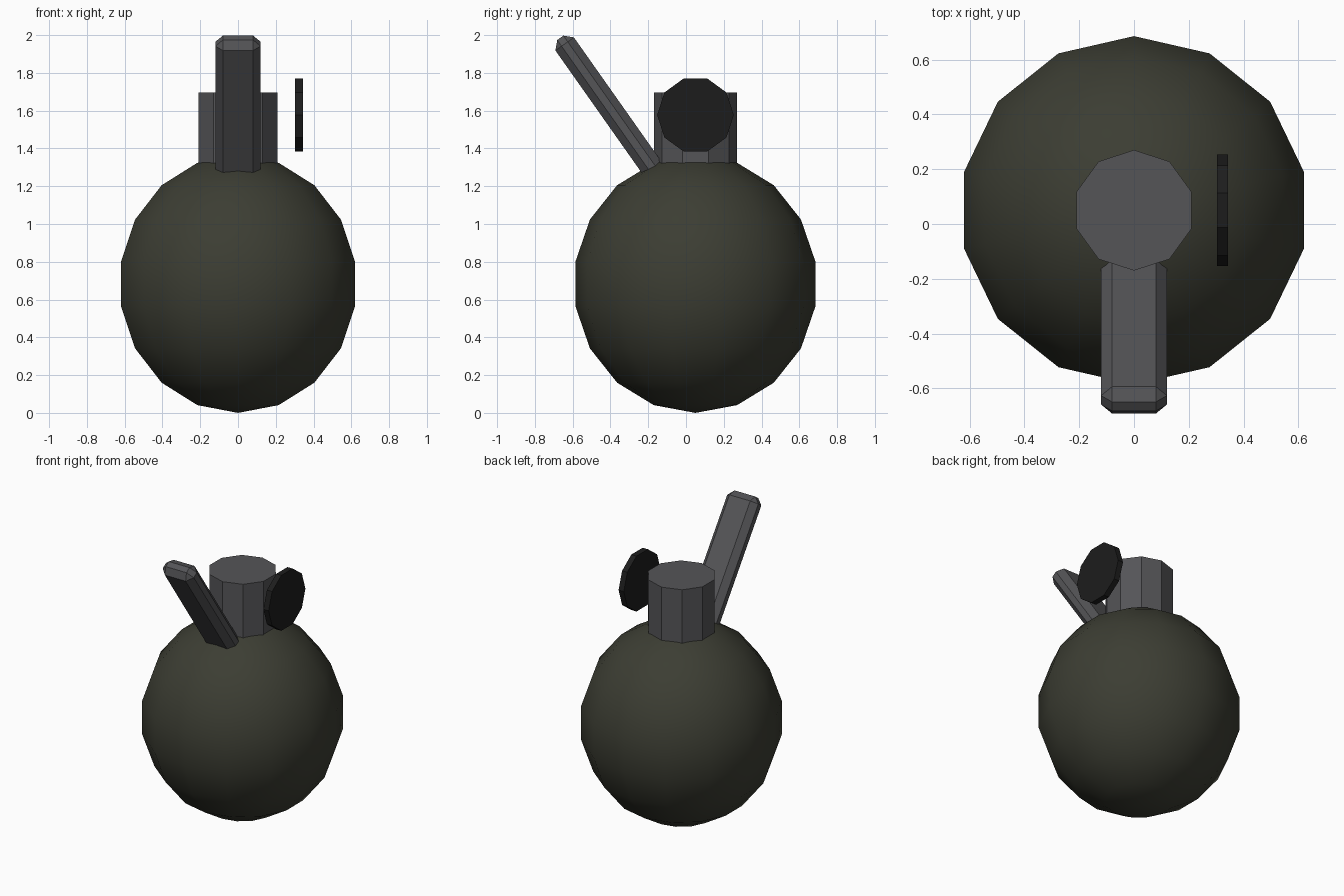
import bpy, bmesh, math

if "Cube" in bpy.data.objects:
    bpy.data.objects.remove(bpy.data.objects["Cube"])


def material(name, rgb):
    m = bpy.data.materials.new(name)
    m.diffuse_color = (*rgb, 1)
    m.use_nodes = True
    m.node_tree.nodes["Principled BSDF"].inputs["Base Color"].default_value = m.diffuse_color
    return m


olive = material("olive", (0.045, 0.047, 0.033))
steel = material("steel", (0.09, 0.09, 0.096))
black = material("black", (0.012, 0.012, 0.012))


def add(name, bm, mat, loc, rot=(0, 0, 0), smooth=False):
    bmesh.ops.recalc_face_normals(bm, faces=bm.faces[:])
    for f in bm.faces:
        f.smooth = smooth
    me = bpy.data.meshes.new(name)
    bm.to_mesh(me)
    bm.free()
    me.materials.append(mat)
    ob = bpy.data.objects.new(name, me)
    ob.location, ob.rotation_euler = loc, rot
    bpy.context.collection.objects.link(ob)
    return ob


def lathe(profile, sides):
    """Revolve (radius, z) pairs about z with a vertex on +y; close the ends."""
    bm = bmesh.new()
    rings = []
    for r, z in profile:
        if r < 1e-6:
            rings.append([bm.verts.new((0, 0, z))] * sides)
        else:
            rings.append([bm.verts.new((r * math.sin(2 * math.pi * i / sides),
                                        r * math.cos(2 * math.pi * i / sides), z))
                          for i in range(sides)])
    for a, b in zip(rings, rings[1:]):
        for i in range(sides):
            j = (i + 1) % sides
            bm.faces.new(dict.fromkeys((a[i], a[j], b[j], b[i])))
    for ring in (rings[0], rings[-1]):
        if ring[0] is not ring[1]:
            bm.faces.new(ring)
    return bm


def cylinder(radius, height, sides):
    return lathe([(radius, -height / 2), (radius, height / 2)], sides)


# Round body: slightly tall sphere, 14 segments and 9 bands
arc = [math.pi * k / 9 for k in range(10)]
add("body", lathe([(0.645 * math.sin(a), -0.6825 * math.cos(a)) for a in arc], 14),
    olive, (0, 0.05, 0.6825), smooth=True)

# Neck cap
add("neck", cylinder(0.22, 0.4, 10), steel, (0, 0.05, 1.495))

# Side disc
add("side_disc", cylinder(0.203, 0.04, 10), black, (0.323, 0.05, 1.577), (0, math.pi / 2, 0))

# Tilted lever: chamfered bar
bm = bmesh.new()
bmesh.ops.create_cube(bm, size=1)
bmesh.ops.scale(bm, vec=(0.24, 0.12, 0.9), verts=bm.verts[:])
bmesh.ops.bevel(bm, geom=bm.edges[:], offset=0.04, segments=1, affect='EDGES')
add("lever", bm, steel, (0, -0.406, 1.618), (math.radians(35.2), 0, 0))
